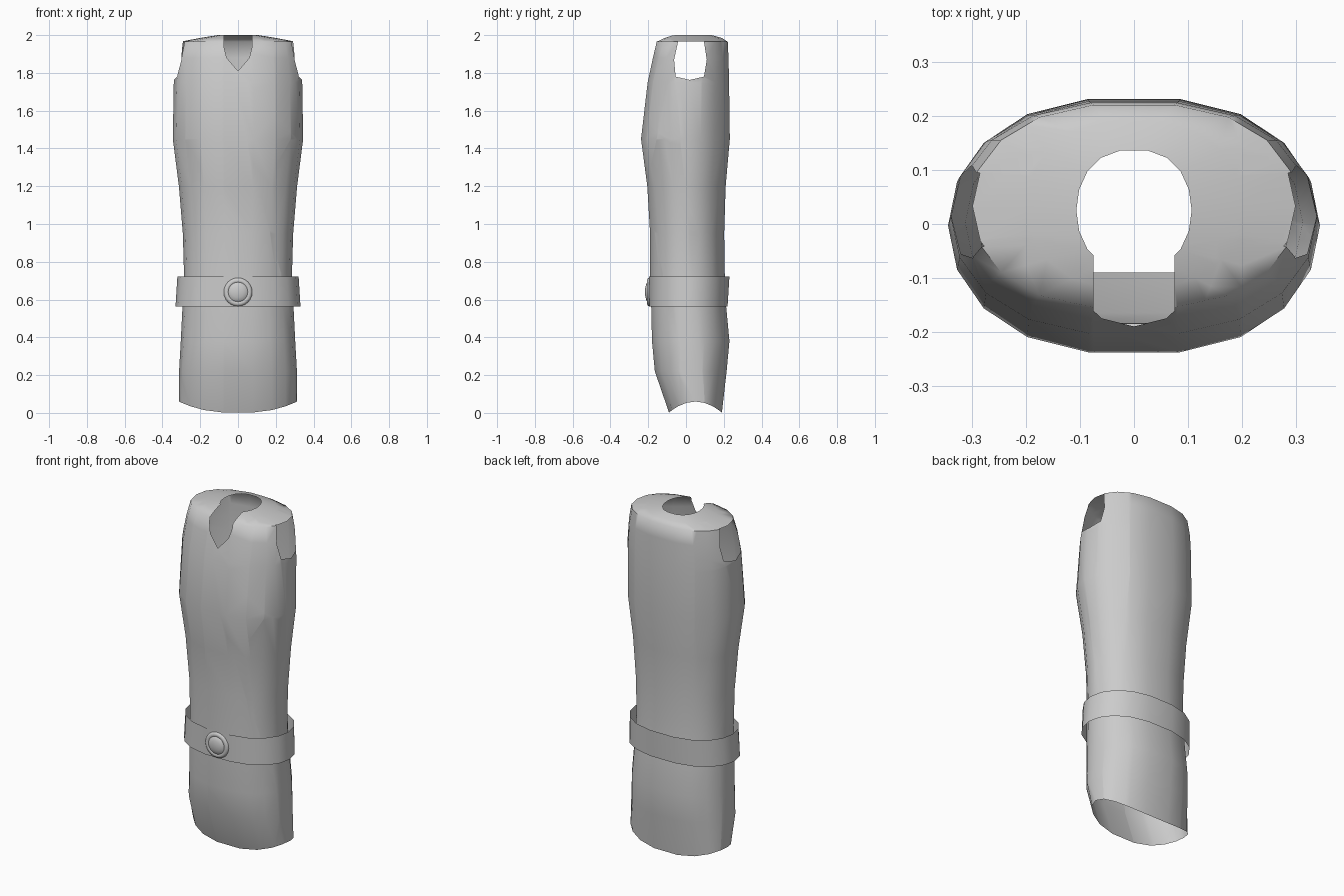
import bpy, bmesh, math
from mathutils import Vector

if "Cube" in bpy.data.objects:
    bpy.data.objects.remove(bpy.data.objects["Cube"])

SIDES = 18
cloth = bpy.data.materials.new("plain_grey")
cloth.diffuse_color = (0.6, 0.6, 0.6, 1)
cloth.use_nodes = True
cloth.node_tree.nodes["Principled BSDF"].inputs["Base Color"].default_value = cloth.diffuse_color


def ring(half_w, y_front, y_back, z, hem=0.0):
    """Slightly squared oval, with flat edges at front and back."""
    pts = []
    for k in range(SIDES):
        a = math.radians(-80 + 360 / SIDES * k)
        c, s = math.cos(a), math.sin(a)
        x = half_w * math.copysign(abs(c) ** 0.8, c)
        y = (y_front + y_back) / 2 + (y_back - y_front) / 2 * s / math.sin(math.radians(80))
        pts.append((x, y, z + hem * c * c))
    return pts


def loft(bm, rings):
    """Skin a list of closed rings."""
    rows = [[bm.verts.new(p) for p in r] for r in rings]
    for lo, hi in zip(rows, rows[1:]):
        n = len(lo)
        for i in range(n):
            j = (i + 1) % n
            bm.faces.new((lo[i], lo[j], hi[j], hi[i]))


def cut_opening(bm, planes):
    """Remove the surface inside a convex region; plane normals point outward."""
    faces = list(bm.faces)
    for co, no in planes:
        co, no = Vector(co), Vector(no).normalized()
        geom = set(faces)
        for f in faces:
            geom.update(f.edges)
            geom.update(f.verts)
        out = bmesh.ops.bisect_plane(bm, geom=list(geom), dist=1e-5, plane_co=co, plane_no=no)
        found = {g for g in out["geom"] if isinstance(g, bmesh.types.BMFace)}
        found.update(f for f in faces if f.is_valid)
        faces = [f for f in found if (f.calc_center_median() - co).dot(no) < 0]
    bmesh.ops.delete(bm, geom=faces, context="FACES")


def prism_planes(outline, to_3d):
    """Side planes of a convex outline swept along one axis."""
    cu = sum(p[0] for p in outline) / len(outline)
    cv = sum(p[1] for p in outline) / len(outline)
    planes = []
    for (u0, v0), (u1, v1) in zip(outline, outline[1:] + outline[:1]):
        nu, nv = v1 - v0, u0 - u1
        if nu * (u0 - cu) + nv * (v0 - cv) < 0:
            nu, nv = -nu, -nv
        planes.append((to_3d(u0, v0), to_3d(nu, nv)))
    return planes


def finish(name, bm, angle):
    mesh = bpy.data.meshes.new(name)
    bm.to_mesh(mesh)
    bm.free()
    mesh.materials.append(cloth)
    obj = bpy.data.objects.new(name, mesh)
    bpy.context.collection.objects.link(obj)
    bpy.ops.object.select_all(action="DESELECT")
    obj.select_set(True)
    bpy.context.view_layer.objects.active = obj
    bpy.ops.object.shade_smooth_by_angle(angle=math.radians(angle))
    return obj


# Garment shell: half width, front y, back y, height
sections = [
    (0.312, -0.165, 0.215, 0.22), (0.303, -0.180, 0.230, 0.38),
    (0.294, -0.184, 0.213, 0.56), (0.286, -0.190, 0.205, 0.74),
    (0.292, -0.190, 0.202, 0.95), (0.313, -0.205, 0.210, 1.20),
    (0.345, -0.238, 0.232, 1.45), (0.340, -0.203, 0.228, 1.75),
    (0.327, -0.175, 0.225, 1.88), (0.305, -0.155, 0.221, 1.965),
    (0.200, -0.120, 0.190, 1.985), (0.107, -0.085, 0.136, 2.00),
]
bm = bmesh.new()
loft(bm, [ring(0.312, -0.09, 0.19, 0.0, hem=0.06)] + [ring(*s) for s in sections])

# Pointed neck opening in the front
notch = [(-0.075, 2.1), (-0.075, 1.94), (-0.06, 1.88), (0, 1.81),
         (0.06, 1.88), (0.075, 1.94), (0.075, 2.1)]
cut_opening(bm, [((0, -0.03, 0), (0, 1, 0))] + prism_planes(notch, lambda u, v: (u, 0, v)))

# Arm openings on both sides
arm = [(-0.042, 1.966), (-0.063, 1.87), (-0.055, 1.78), (0.02, 1.763),
       (0.095, 1.78), (0.11, 1.87), (0.095, 1.966)]
for side in (-1, 1):
    cut_opening(bm, [((side * 0.2, 0, 0), (-side, 0, 0))]
                + prism_planes(arm, lambda u, v: (0, u, v)))
finish("garment_body", bm, 60)

# Loose belt band, slightly flared toward the bottom
bm = bmesh.new()
loft(bm, [ring(0.331, -0.194, 0.220, 0.562), ring(0.321, -0.196, 0.230, 0.722)])
finish("belt", bm, 60)

# Round domed button: radius and y of each turned ring
profile = [(0.070, -0.185), (0.076, -0.193), (0.074, -0.201), (0.066, -0.206),
           (0.056, -0.207), (0.052, -0.204), (0.046, -0.209), (0.030, -0.214),
           (0.012, -0.217)]
bm = bmesh.new()
turn = [2 * math.pi * k / 24 for k in range(24)]
loft(bm, [[(r * math.cos(a), y, 0.64 + r * math.sin(a)) for a in turn] for r, y in profile])
bm.verts.ensure_lookup_table()
bm.faces.new(bm.verts[-24:])
bmesh.ops.recalc_face_normals(bm, faces=bm.faces[:])
finish("belt_button", bm, 50)
